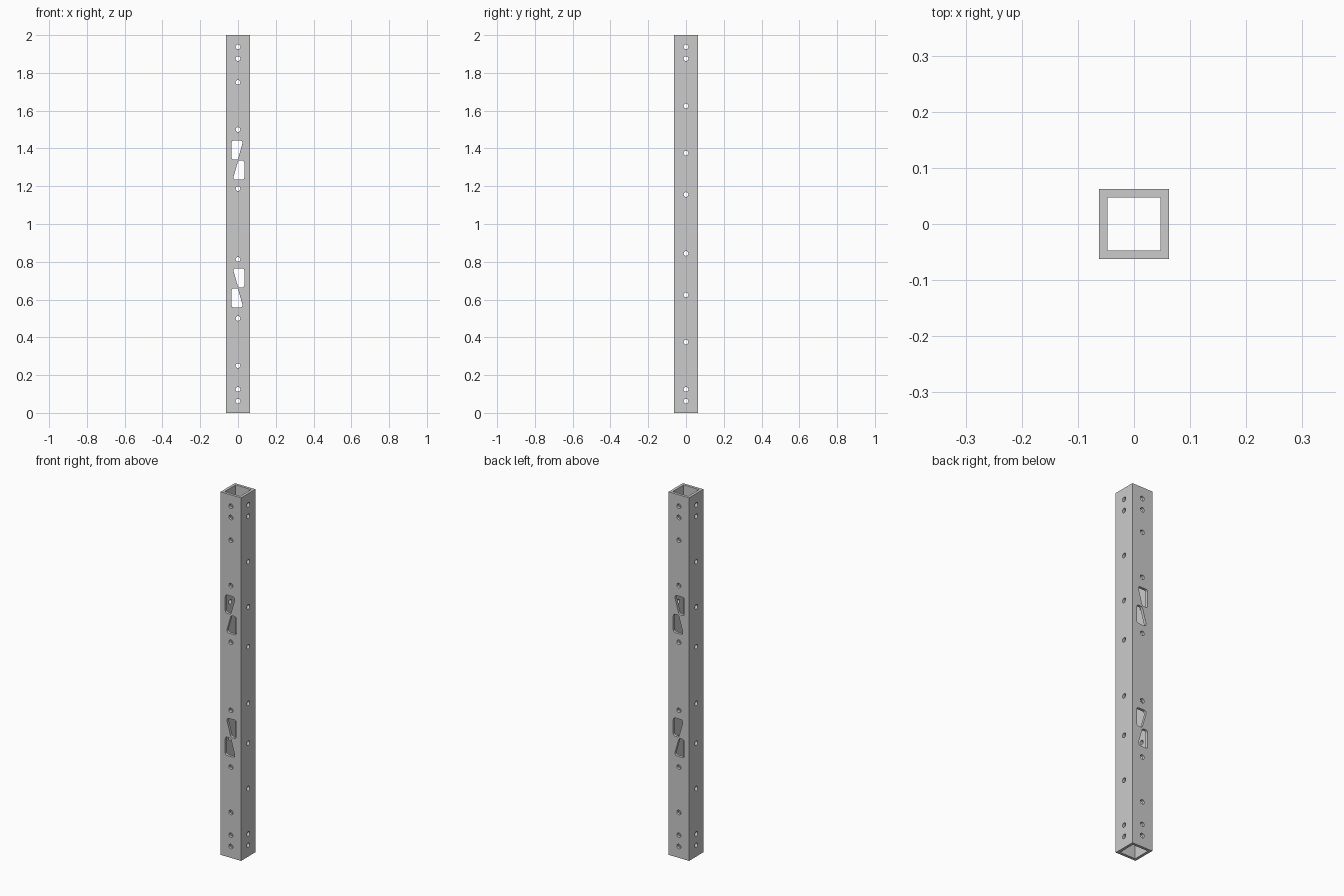
import bpy, bmesh, math
from mathutils import Vector

if "Cube" in bpy.data.objects:
    bpy.data.objects.remove(bpy.data.objects["Cube"])

HALF, INNER, LENGTH = 0.0625, 0.0475, 2.0
HOLE_R = 0.0125
FRONT_HOLES = [0.0625, 0.125, 0.25, 0.5, 0.8125]
SIDE_HOLES = [0.0625, 0.125, 0.375, 0.625, 0.844]


def prism(bm, pts, offset):
    """Closed prism from a 3D polygon swept along offset."""
    face = bm.faces.new([bm.verts.new(p) for p in pts])
    ext = bmesh.ops.extrude_face_region(bm, geom=[face], use_keep_orig=True)
    bmesh.ops.translate(bm, vec=offset, verts=[
        g for g in ext["geom"] if isinstance(g, bmesh.types.BMVert)])


def make_object(name, bm):
    bmesh.ops.recalc_face_normals(bm, faces=bm.faces)
    me = bpy.data.meshes.new(name)
    bm.to_mesh(me)
    bm.free()
    ob = bpy.data.objects.new(name, me)
    bpy.context.collection.objects.link(ob)
    return ob


def circle(z, n=24):
    return [(HOLE_R * math.cos(2 * math.pi * i / n),
             z + HOLE_R * math.sin(2 * math.pi * i / n)) for i in range(n)]


def fillet(corners, r, steps=5):
    """Round every corner of a convex polygon."""
    out = []
    for i, c in enumerate(corners):
        p = Vector(c)
        a = (Vector(corners[i - 1]) - p).normalized()
        b = (Vector(corners[(i + 1) % len(corners)]) - p).normalized()
        half = a.angle(b) / 2
        centre = p + (a + b).normalized() * r / math.sin(half)
        start = p + a * r / math.tan(half) - centre
        end = p + b * r / math.tan(half) - centre
        for s in range(steps + 1):
            d = start.lerp(end, s / steps).normalized() * r
            out.append(tuple(centre + d))
    return out


# Square tube: outer and inner loops bridged
def square(h, z):
    return [(-h, -h, z), (h, -h, z), (h, h, z), (-h, h, z)]


bm = bmesh.new()
rings = [[bm.verts.new(p) for p in square(h, z)]
         for h, z in ((HALF, 0), (HALF, LENGTH), (INNER, LENGTH), (INNER, 0))]
for k in range(4):
    a, b = rings[k], rings[(k + 1) % 4]
    for i in range(4):
        j = (i + 1) % 4
        bm.faces.new((a[i], a[j], b[j], b[i]))
tube = make_object("square_post", bm)

# Front-to-back cuts: bolt holes and two mirrored pairs of tapered slots
slot = fillet([(-0.034, 1.442), (0.028, 1.442), (-0.001, 1.341), (-0.034, 1.341)], 0.012)
turned = [(-x, 2 * 1.3385 - z) for x, z in slot]
profiles = [circle(z) for h in FRONT_HOLES for z in (h, LENGTH - h)]
for s in (slot, turned):
    profiles += [s, [(x, LENGTH - z) for x, z in s]]
bm = bmesh.new()
for p in profiles:
    prism(bm, [(x, -0.1, z) for x, z in p], (0, 0.2, 0))
front_cutter = make_object("front_cutter", bm)

# Side-to-side bolt holes
bm = bmesh.new()
for h in SIDE_HOLES:
    for z in (h, LENGTH - h):
        prism(bm, [(-0.1, y, zz) for y, zz in circle(z)], (0.2, 0, 0))
side_cutter = make_object("side_cutter", bm)

# Cut the tube
for cutter in (front_cutter, side_cutter):
    cutter.hide_render = True
    cutter.hide_set(True)
    mod = tube.modifiers.new(cutter.name, 'BOOLEAN')
    mod.operation = 'DIFFERENCE'
    mod.solver = 'EXACT'
    mod.object = cutter

# Bake the cuts and drop the cutters
dg = bpy.context.evaluated_depsgraph_get()
baked = bpy.data.meshes.new_from_object(tube.evaluated_get(dg))
tube.modifiers.clear()
tube.data = baked
for cutter in (front_cutter, side_cutter):
    bpy.data.objects.remove(cutter)

bpy.context.view_layer.objects.active = tube
tube.select_set(True)
bpy.ops.object.shade_smooth_by_angle(angle=math.radians(30))
